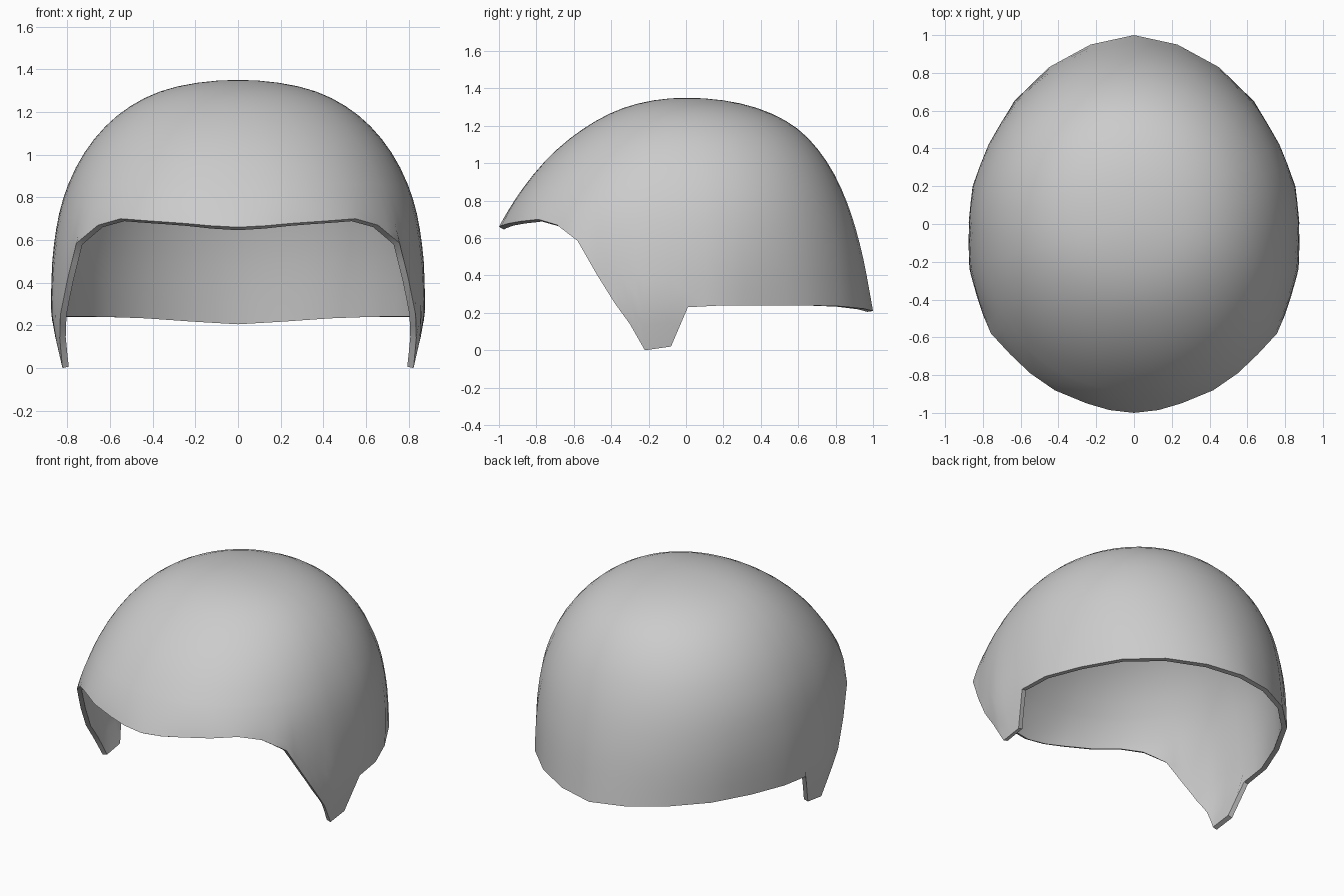
import bpy, bmesh, math

if "Cube" in bpy.data.objects:
    bpy.data.objects.remove(bpy.data.objects["Cube"])

TOP = 1.35
UPPER, LOWER = 12, 8      # rows above and below the common ring
U_RING = 0.70

# Dome profiles: height, half width, front reach, back reach
PROFILE = [(1.35, 0, 0, 0), (1.31, .32, .29, .33), (1.2, .543, .525, .575),
           (1.02, .712, .745, .745), (.8, .817, .917, .857), (.55, .866, 1.052, .934),
           (.3, .877, 1.14, .984), (.21, .871, 1.17, 1.0), (0, .82, 1.22, 1.04)]

# Right half of the rim, front to back: brow, cheek guard, nape
RIM = [(0, -1, .66), (.13, -.985, .667), (.25, -.95, .678), (.42, -.88, .69),
       (.55, -.79, .70), (.655, -.69, .67), (.757, -.58, .585), (.80, -.48, .41),
       (.832, -.38, .25), (.835, -.30, .14), (.822, -.22, 0), (.824, -.08, .02),
       (.872, .01, .23), (.853, .2, .24), (.765, .42, .24), (.635, .65, .24),
       (.45, .83, .235), (.23, .95, .222), (0, 1, .21)]

US = [math.sqrt(TOP - p[0]) for p in PROFILE]


def reach(col, u):
    """Smooth profile radius at u = sqrt(depth below the crown)."""
    ys = [p[col] for p in PROFILE]
    n = len(US)

    def slope(i):
        a, b = max(i - 1, 0), min(i + 1, n - 1)
        return (ys[b] - ys[a]) / (US[b] - US[a])
    i = max(k for k in range(n - 1) if US[k] <= u + 1e-9)
    h = US[i + 1] - US[i]
    t = (u - US[i]) / h
    return (ys[i] * (2*t**3 - 3*t*t + 1) + slope(i) * h * (t**3 - 2*t*t + t)
            + ys[i + 1] * (3*t*t - 2*t**3) + slope(i + 1) * h * (t**3 - t*t))


def radius(c, s, u):
    """Horizontal radius of the shell in direction (c, s)."""
    a = reach(1, u)
    b = reach(2 if s < 0 else 3, u)
    low = min(1, (u / 0.8)**2)
    if s < 0:
        p = 2.06 + 0.19 * low
    else:
        p = 2.06 - 0.13 * max(0, (u - 0.6) / 0.45)
    return (abs(c / a)**p + abs(s / b)**p) ** (-1 / p)


# Full rim loop, each straight segment split in two
loop = RIM + [(-x, y, z) for x, y, z in RIM[-2:0:-1]]
fine = []
for p, q in zip(loop, loop[1:] + loop[:1]):
    fine += [p, tuple((a + b) / 2 for a, b in zip(p, q))]

# Shell: meridians from the crown, shared rings above, then down to the rim
bm = bmesh.new()
crown = bm.verts.new((0, 0, TOP))
columns = []
for x, y, z in fine:
    d = math.hypot(x, y)
    c, s = x / d, y / d
    u_rim = math.sqrt(TOP - z)
    fix = d / radius(c, s, u_rim) - 1
    steps = [(U_RING * k / UPPER, 0) for k in range(1, UPPER + 1)]
    steps += [(U_RING + (u_rim - U_RING) * k / LOWER, k / LOWER)
              for k in range(1, LOWER + 1)]
    column = []
    for u, g in steps:
        r = radius(c, s, u) * (1 + fix * g * g)
        column.append(bm.verts.new((c * r, s * r, TOP - u * u)))
    columns.append(column)
for i, left in enumerate(columns):
    right = columns[(i + 1) % len(columns)]
    bm.faces.new((crown, left[0], right[0]))
    for k in range(UPPER + LOWER - 1):
        bm.faces.new((left[k], left[k + 1], right[k + 1], right[k]))
bm.normal_update()
mesh = bpy.data.meshes.new("helmet_shell")
bm.to_mesh(mesh)
bm.free()
shell = bpy.data.objects.new("helmet_shell", mesh)
bpy.context.collection.objects.link(shell)

# Wall thickness, inward
wall = shell.modifiers.new("wall", 'SOLIDIFY')
wall.thickness = 0.03
wall.offset = -1
bpy.context.view_layer.objects.active = shell
shell.select_set(True)
bpy.ops.object.modifier_apply(modifier="wall")
bpy.ops.object.shade_smooth_by_angle(angle=math.radians(40))
